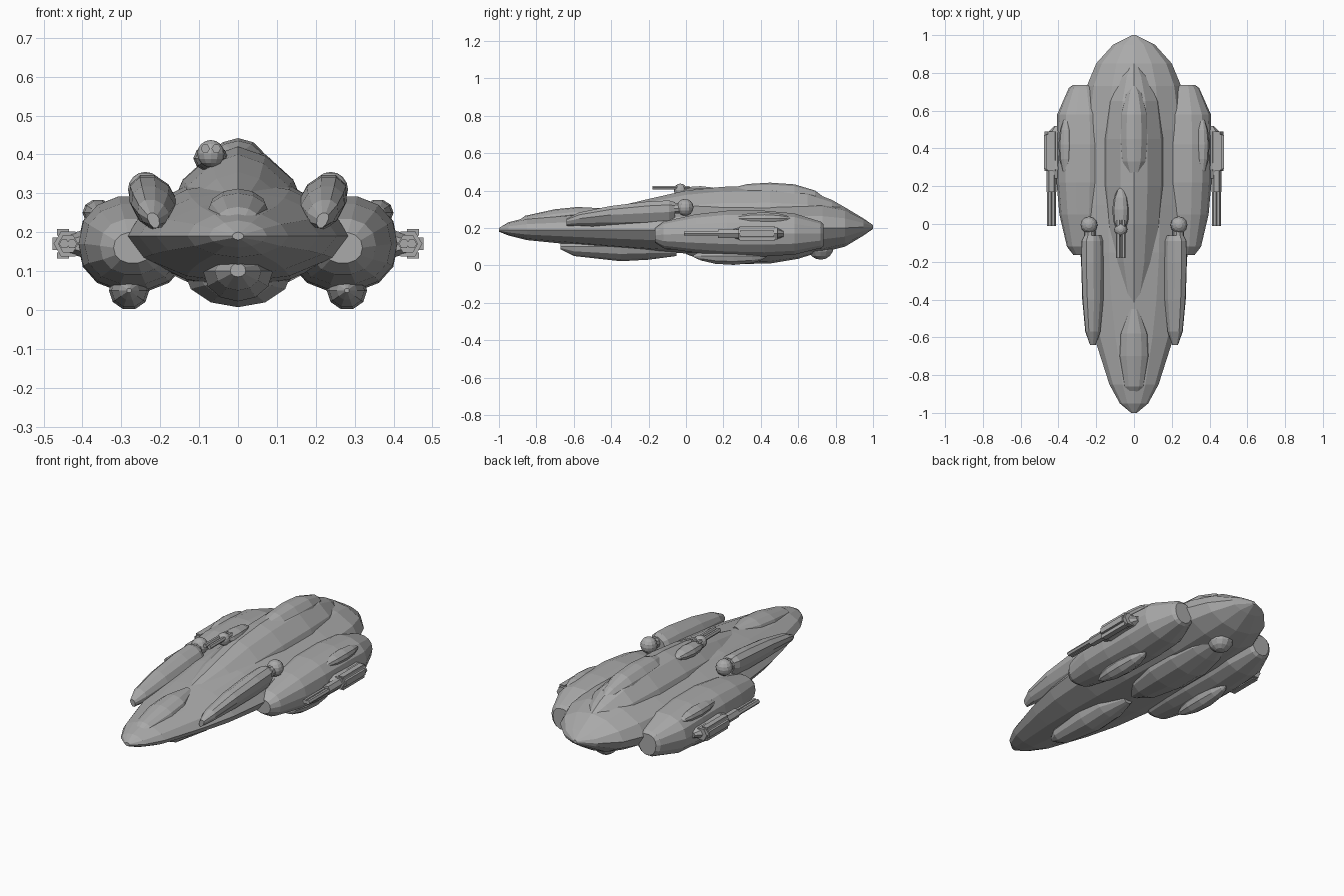
import bpy, bmesh, math
from mathutils import Matrix, Vector

if "Cube" in bpy.data.objects:
    bpy.data.objects.remove(bpy.data.objects["Cube"], do_unlink=True)

grey = bpy.data.materials.new("hull_grey")
grey.use_nodes = True
COLOUR = (0.4, 0.4, 0.4, 1)
grey.diffuse_color = COLOUR
grey.node_tree.nodes["Principled BSDF"].inputs["Base Color"].default_value = COLOUR


def finish(name, bm):
    bmesh.ops.recalc_face_normals(bm, faces=bm.faces)
    mesh = bpy.data.meshes.new(name)
    bm.to_mesh(mesh)
    bm.free()
    mesh.materials.append(grey)
    obj = bpy.data.objects.new(name, mesh)
    bpy.context.collection.objects.link(obj)
    return obj


def power(v, e):
    return math.copysign(abs(v) ** e, v)


def loft(name, stations, x=0, sides=12, e=1.0, lean=0):
    """Faceted shell; each station is (y, half width, middle z, top z, bottom z)."""
    bm = bmesh.new()
    rings = []
    for y, w, mid, top, low in stations:
        ring = []
        for i in range(sides):
            a = math.tau * i / sides
            s = power(math.sin(a), e)
            dz = s * (top - mid if s > 0 else mid - low)
            ring.append(bm.verts.new((x + w * power(math.cos(a), e) + lean * dz, y, mid + dz)))
        rings.append(ring)
    for a, b in zip(rings, rings[1:]):
        for i in range(sides):
            j = (i + 1) % sides
            bm.faces.new((a[i], a[j], b[j], b[i]))
    bm.faces.new(rings[0])
    bm.faces.new(rings[-1])
    return finish(name, bm)


def blister(name, x, y0, y1, w, z, h, sides=10):
    """Long streamlined bulge with tapering ends."""
    shape = [(0, .12), (.1, .5), (.3, .88), (.55, 1), (.8, .8), (.94, .45), (1, .12)]
    return loft(name, [(y0 + (y1 - y0) * t, w * k, z, z + h * k, z - h * k) for t, k in shape], x, sides)


def ball(name, loc, r):
    bm = bmesh.new()
    bmesh.ops.create_uvsphere(bm, u_segments=12, v_segments=8, radius=r,
                              matrix=Matrix.Translation(loc))
    return finish(name, bm)


def tube(name, x, z, y0, y1, r0, r1=None, sides=6):
    r1 = r0 if r1 is None else r1
    return loft(name, [(y0, r0, z, z + r0, z - r0), (y1, r1, z, z + r1, z - r1)], x, sides)


def box(name, loc, size):
    bm = bmesh.new()
    bmesh.ops.create_cube(bm, size=1, matrix=Matrix.Translation(loc) @ Matrix.Diagonal(Vector(size).to_4d()))
    return finish(name, bm)


# Main hull
loft("main_hull", [
    (-1, .015, .19, .2, .18), (-.95, .075, .19, .23, .16), (-.85, .13, .19, .255, .135),
    (-.6, .21, .19, .28, .11), (-.4, .255, .19, .305, .09), (-.15, .285, .19, .33, .07),
    (.1, .29, .19, .34, .06), (.5, .28, .2, .34, .05), (.73, .25, .2, .335, .07),
    (.85, .2, .2, .31, .1), (.95, .11, .205, .25, .16), (1, .01, .205, .215, .195)],
    e=1.1)

# Dorsal hump, crest, canopy
loft("dorsal_hump", [
    (-.45, .05, .25, .295, .22), (-.2, .13, .25, .355, .2), (0, .155, .26, .4, .2),
    (.2, .17, .27, .42, .2), (.45, .17, .27, .425, .2), (.65, .145, .27, .4, .2),
    (.78, .09, .27, .35, .2), (.85, .03, .26, .31, .22)], e=1.25)
loft("dorsal_crest", [
    (.25, .03, .38, .415, .36), (.33, .07, .37, .435, .33), (.45, .08, .36, .442, .32),
    (.58, .075, .36, .433, .32), (.69, .045, .35, .4, .3), (.73, .015, .34, .37, .32)])
loft("canopy", [
    (-.9, .03, .22, .235, .19), (-.86, .055, .23, .265, .2), (-.7, .08, .25, .3, .2),
    (-.58, .075, .26, .312, .2), (-.45, .025, .28, .305, .25)])

# Belly bulges and rear belly turret
loft("front_belly", [
    (-.67, .02, .1, .12, .085), (-.6, .06, .1, .13, .05), (-.35, .09, .1, .13, .022),
    (-.2, .085, .1, .13, .03), (-.05, .03, .08, .1, .05)])
loft("rear_belly", [
    (0, .03, .09, .12, .06), (.1, .1, .1, .15, .025), (.28, .14, .1, .15, .007),
    (.45, .14, .1, .15, .01), (.6, .11, .1, .15, .035), (.68, .07, .1, .14, .06)])
ball("belly_turret", (0, .72, .1), .07)

# Top turret, offset to one side
blister("top_turret_base", -.07, -.06, .19, .045, .39, .035)
ball("top_turret_ball", (-.07, -.03, .402), .035)
for dx in (-.014, .014):
    tube("top_turret_barrel", -.07 + dx, .415, -.18, .02, .012)

for side, s in (("left", 1), ("right", -1)):
    # Side nacelle
    loft(side + "_nacelle", [
        (-.165, .05, .16, .2, .12), (-.12, .085, .165, .235, .09), (.05, .125, .17, .275, .065),
        (.22, .14, .17, .295, .05), (.42, .142, .17, .295, .045), (.58, .137, .17, .28, .055),
        (.72, .075, .17, .235, .09), (.735, .055, .17, .22, .1)], s * .27, 14, .9)
    blister(side + "_nacelle_top_blister", s * .36, .25, .56, .04, .25, .035)
    blister(side + "_nacelle_belly_blister", s * .28, .04, .43, .052, .05, .05)

    # Forward pod with a ball joint behind it
    loft(side + "_forward_pod", [
        (-.64, .015, .235, .25, .21), (-.57, .04, .25, .285, .21), (-.4, .056, .27, .32, .2),
        (-.2, .062, .28, .345, .2), (-.09, .06, .285, .35, .21), (-.06, .045, .29, .34, .23)],
        s * .218, 10, 1, s * .25)
    ball(side + "_pod_ball", (s * .238, -.005, .31), .045)
    tube(side + "_pod_neck", s * .235, .305, -.09, -.01, .03, sides=10)

    # Side gun: mount, hexagonal receiver, sleeve and twin barrels
    loft(side + "_gun_mount", [
        (.24, .03, .17, .19, .15), (.29, .05, .17, .205, .135),
        (.49, .05, .17, .2, .14), (.52, .02, .17, .185, .15)], s * .4, 8)
    tube(side + "_gun_receiver", s * .437, .17, .28, .49, .037)
    box(side + "_gun_outer_plate", (s * .465, .38, .17), (.025, .18, .032))
    for dz in (-.03, .03):
        box(side + "_gun_rail", (s * .45, .38, .17 + dz), (.03, .19, .016))
    tube(side + "_gun_sleeve", s * .437, .17, .17, .29, .026)
    for dx in (-.01, .01):
        tube(side + "_gun_barrel", s * .437 + dx, .17, -.01, .18, .013)
